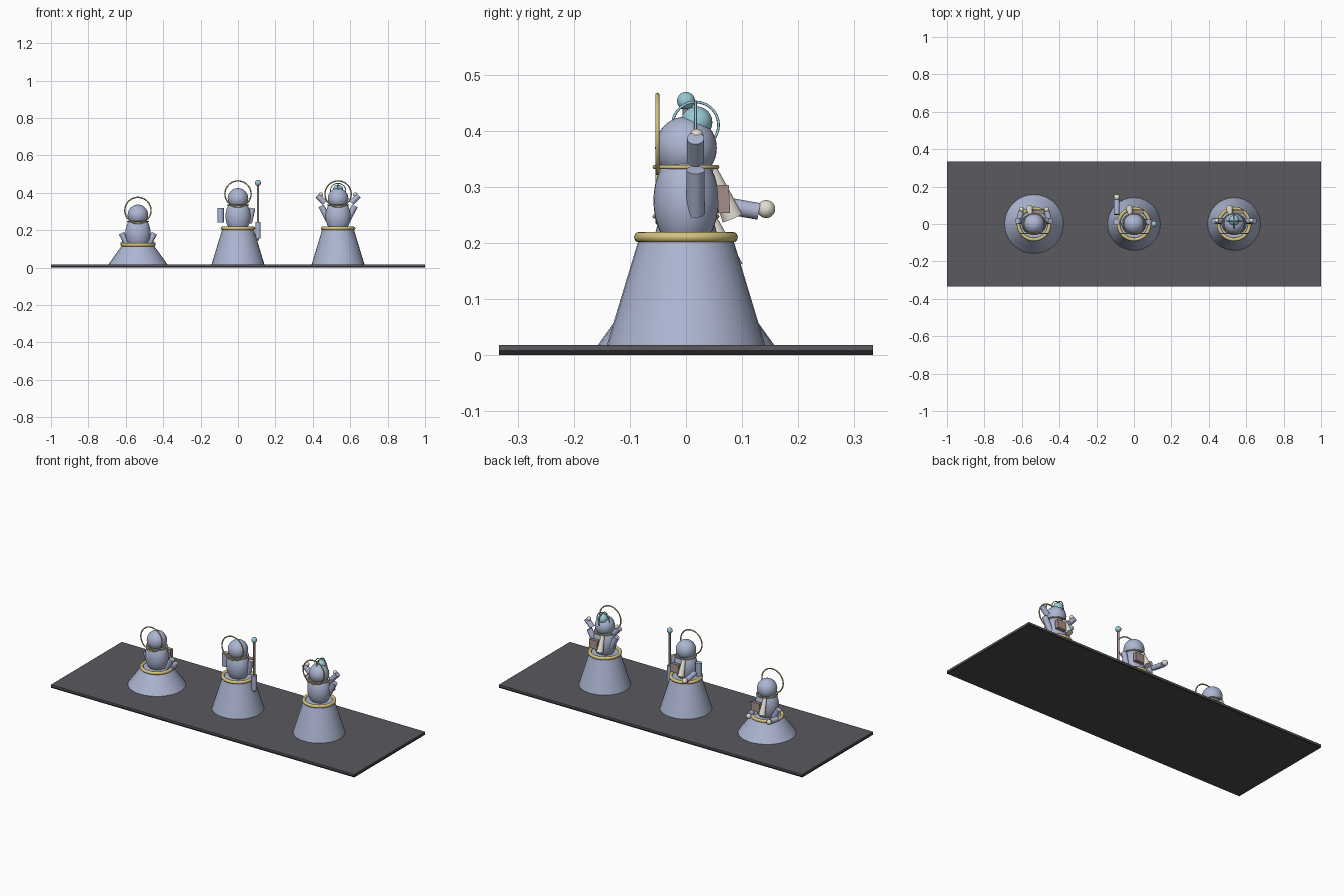
import bpy, math
from mathutils import Vector

if "Cube" in bpy.data.objects:
    bpy.data.objects.remove(bpy.data.objects["Cube"])


def material(name, r, g, b):
    m = bpy.data.materials.new(name)
    m.diffuse_color = (r, g, b, 1)
    m.use_nodes = True
    m.node_tree.nodes["Principled BSDF"].inputs["Base Color"].default_value = m.diffuse_color
    return m


BLUE = material("pale_blue", .42, .47, .65)
GOLD = material("gold", .66, .55, .21)
CREAM = material("cream", .77, .73, .65)
BROWN = material("dusty_brown", .37, .27, .25)
CYAN = material("cyan", .31, .59, .67)
SLATE = material("slate", .10, .10, .115)
BLACK = material("near_black", .018, .016, .016)
CHARCOAL = material("charcoal", .072, .072, .075)


def finish(name, mat, smooth=True):
    o = bpy.context.object
    o.name = name
    o.data.materials.append(mat)
    if smooth:
        bpy.ops.object.shade_smooth_by_angle(angle=math.radians(40))
    return o


def box(name, mat, loc, size, rot=(0, 0, 0)):
    bpy.ops.mesh.primitive_cube_add(size=1, location=loc, rotation=rot)
    bpy.context.object.scale = size
    return finish(name, mat, False)


def ball(name, mat, loc, radii):
    bpy.ops.mesh.primitive_uv_sphere_add(segments=32, ring_count=20, radius=1, location=loc)
    bpy.context.object.scale = radii
    return finish(name, mat)


def ring(name, mat, loc, major, minor, rot=(0, 0, 0)):
    bpy.ops.mesh.primitive_torus_add(location=loc, rotation=rot, major_radius=major,
                                     minor_radius=minor, major_segments=56, minor_segments=12)
    return finish(name, mat)


def rod(name, mat, a, b, r1, r2=None):
    a, b = Vector(a), Vector(b)
    d = b - a
    bpy.ops.mesh.primitive_cone_add(vertices=32, radius1=r1, radius2=r1 if r2 is None else r2,
                                    depth=d.length, location=(a + b) / 2,
                                    rotation=d.to_track_quat('Z', 'Y').to_euler())
    return finish(name, mat)


# Stage slab: dark lower edge, charcoal underside and lighter deck
base = box("slab_base", BLACK, (0, 0, .0045), (2, .667, .009))
base.data.materials.append(CHARCOAL)
for f in base.data.polygons:
    f.material_index = 1 if f.normal.z < -.5 else 0
box("slab_deck", SLATE, (0, 0, .0135), (2, .667, .009))


def figure(tag, x, z, skirt_radius):
    """Robed figure; x is its centre and z the height of the hem ring."""
    def p(dx, y, dz):
        return (x + dx, y, z + dz)

    # Skirt, body and head
    rod(tag + "_skirt", BLUE, (x, 0, .018), p(0, 0, 0), skirt_radius, .083)
    ring(tag + "_hem_ring", GOLD, p(0, 0, 0), .083, .0095)
    ball(tag + "_body", BLUE, p(0, 0, .065), (.067, .058, .092))
    ball(tag + "_head", BLUE, p(0, 0, .159), (.055, .055, .056))
    ring(tag + "_collar", GOLD, p(0, 0, .125), .056, .0036)
    ring(tag + "_halo", GOLD, p(0, -.051, .184), .07, .0036, (math.pi / 2, 0, 0))
    # Flaring sash and chest tablet on the +y side
    rod(tag + "_sash", CREAM, p(-.024, .083, .034), p(-.018, .046, .12), .019, .01)
    box(tag + "_tablet", BROWN, p(.024, .067, .068), (.055, .021, .05), (math.radians(3), 0, 0))
    return p


def limb(tag, p, a, b, hand=None, r=.015, hand_r=.014):
    rod(tag, BLUE, p(*a), p(*b), r)
    if hand:
        ball(tag + "_hand", CREAM, p(*hand), (hand_r,) * 3)


# Left figure: low skirt, both forearms reaching out
p = figure("left", -.535, .122, .157)
for s in (-1, 1):
    limb("left_upper_arm", p, (s * .054, .017, .0), (s * .088, .017, .062), r=.016)
    limb("left_forearm", p, (s * .08, .02, .005), (s * .069, .068, .004), (s * .067, .078, .004))

# Middle figure: one arm reaching out, the other holding a staff
p = figure("middle", 0, .21, .141)
limb("middle_upper_arm", p, (-.093, .012, .032), (-.093, .012, .11), r=.017)
limb("middle_forearm", p, (-.092, .05, .06), (-.092, .13, .046), (-.092, .143, .05), hand_r=.016)
limb("middle_upper_arm", p, (.06, .012, .028), (.078, .012, .108))
limb("middle_forearm", p, (.107, 0, -.055), (.107, 0, .035), r=.014)
rod("staff", BROWN, p(.107, 0, -.065), p(.107, 0, .235), .006)
ball("staff_orb", CYAN, p(.107, 0, .243), (.016,) * 3)

# Right figure: both arms raised, orb with orbit rings over the head
p = figure("right", .535, .21, .141)
for s in (-1, 1):
    limb("right_upper_arm", p, (s * .05, .017, .042), (s * .09, .017, .12), r=.016)
    limb("right_forearm", p, (s * .072, .017, .136), (s * .11, .017, .176),
         (s * .092, .019, .181), hand_r=.012)
ball("crown_orb", CYAN, p(0, .019, .205), (.028,) * 3)
for rot in ((math.pi / 2, 0, 0), (0, math.pi / 2, 0)):
    ring("orbit_ring", CYAN, p(0, .017, .2), .041, .0024, rot)
